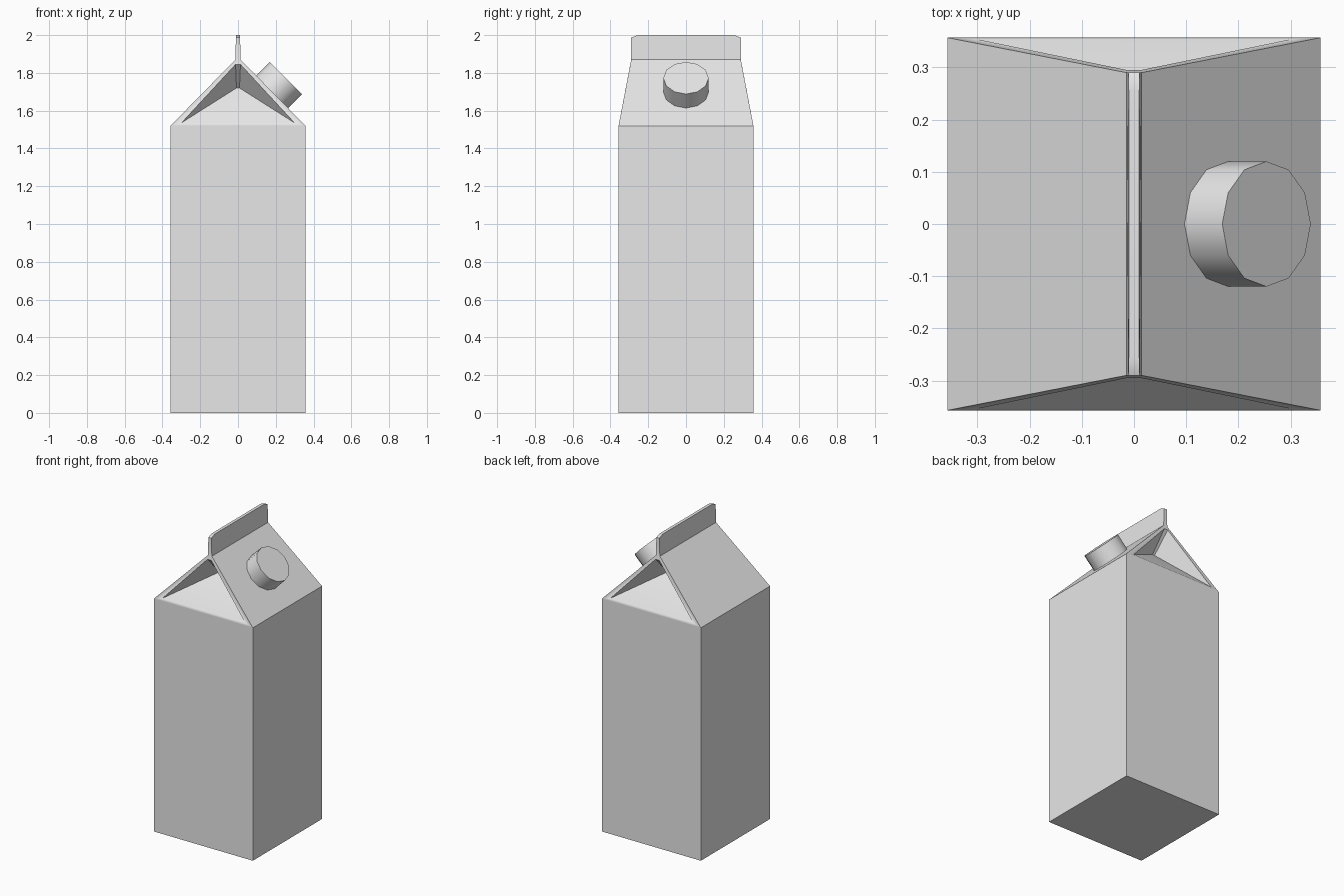
import bpy, bmesh, math
from mathutils import Matrix, Vector

cube = bpy.data.objects.get("Cube")
if cube:
    bpy.data.objects.remove(cube, do_unlink=True)

card = bpy.data.materials.new("light_grey")
card.use_nodes = True
card.diffuse_color = (0.8, 0.8, 0.8, 1)
card.node_tree.nodes["Principled BSDF"].inputs["Base Color"].default_value = (0.8, 0.8, 0.8, 1)


def finish(name, bm):
    """Turn a bmesh into a smooth object with sharp folds."""
    bmesh.ops.recalc_face_normals(bm, faces=bm.faces[:])
    mesh = bpy.data.meshes.new(name)
    bm.to_mesh(mesh)
    bm.free()
    mesh.materials.append(card)
    obj = bpy.data.objects.new(name, mesh)
    bpy.context.collection.objects.link(obj)
    bpy.ops.object.select_all(action='DESELECT')
    obj.select_set(True)
    bpy.context.view_layer.objects.active = obj
    bpy.ops.object.shade_smooth_by_angle(angle=math.radians(38))
    return obj


# Carton: the corner points of one quarter, mirrored in x and y
points = {
    "base": (0.357, 0.357, 0),
    "eave": (0.357, 0.357, 1.52),
    "ridge": (0.014, 0.29, 1.87),
    "low": (0.30, 0.354, 1.535),      # recessed gusset, bottom corner
    "peak": (0.013, 0.295, 1.845),    # recessed gusset, top
    "fold": (0.008, 0.18, 1.72),      # deepest point of the gusset
    "fin_edge": (0.011, 0.29, 1.987),
    "fin_top": (0.010, 0.255, 2.0),
}
bm = bmesh.new()
corner = {(n, sx, sy): bm.verts.new((x * sx, y * sy, z))
          for n, (x, y, z) in points.items() for sx in (-1, 1) for sy in (-1, 1)}


def face(*keys):
    bm.faces.new([corner[k] for k in keys])


for s in (-1, 1):
    # Front and back: wall, gable rim, gusset panels and fin end
    for a, b in (("base", "eave"), ("eave", "low"), ("low", "fold"), ("fold", "peak"),
                 ("peak", "ridge"), ("ridge", "fin_edge"), ("fin_edge", "fin_top")):
        face((a, -1, s), (a, 1, s), (b, 1, s), (b, -1, s))
    for sx in (-1, 1):
        face(("eave", sx, s), ("ridge", sx, s), ("peak", sx, s), ("low", sx, s))
        face(("low", sx, s), ("peak", sx, s), ("fold", sx, s))
    # Sides: wall, roof slope and fin side
    for a, b in (("base", "eave"), ("eave", "ridge")):
        face((a, s, -1), (a, s, 1), (b, s, 1), (b, s, -1))
    face(("ridge", s, -1), ("ridge", s, 1), ("fin_edge", s, 1),
         ("fin_top", s, 1), ("fin_top", s, -1), ("fin_edge", s, -1))
# Bottom and fin top
for n in ("base", "fin_top"):
    face((n, -1, -1), (n, 1, -1), (n, 1, 1), (n, -1, 1))

carton = finish("carton", bm)
weighted = carton.modifiers.new("weighted_normals", 'WEIGHTED_NORMAL')
weighted.keep_sharp = True

# Screw cap standing square on the left roof slope
axis = Vector((1, 0, 1)).normalized()
length = 0.12
centre = Vector((0.254, 0, 1.773)) - axis * length / 2
bm = bmesh.new()
bmesh.ops.create_cone(bm, cap_ends=True, segments=12, radius1=0.12, radius2=0.12, depth=length,
                      matrix=Matrix.Translation(centre) @ Matrix.Rotation(math.pi / 4, 4, 'Y'))
finish("cap", bm)
